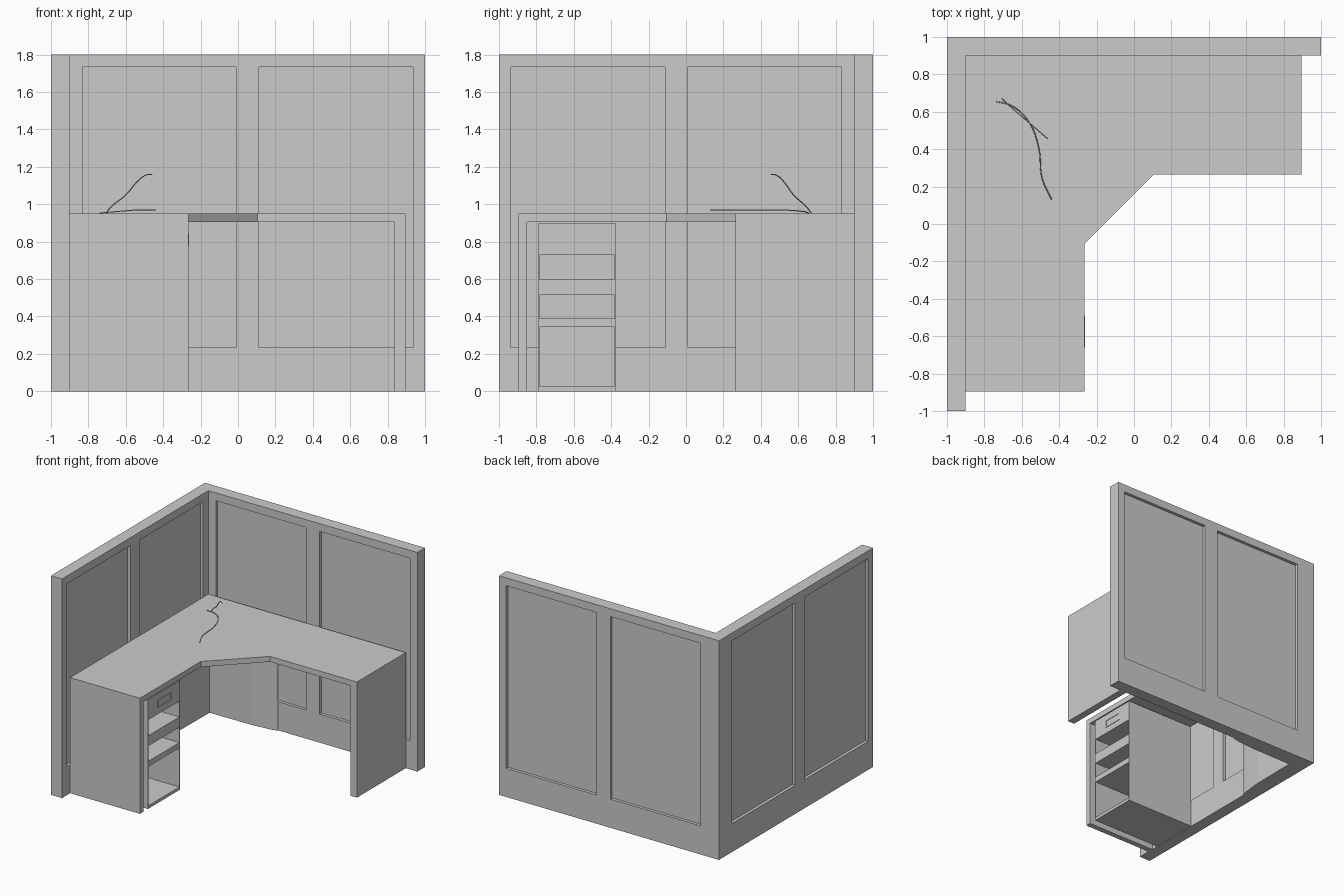
import bpy, bmesh
from mathutils import Vector

if "Cube" in bpy.data.objects:
    bpy.data.objects.remove(bpy.data.objects["Cube"])


def finish(name, bm):
    bmesh.ops.recalc_face_normals(bm, faces=bm.faces)
    mesh = bpy.data.meshes.new(name)
    bm.to_mesh(mesh)
    bm.free()
    ob = bpy.data.objects.new(name, mesh)
    bpy.context.collection.objects.link(ob)
    return ob


def add_box(bm, x0, x1, y0, y1, z0, z1):
    verts = bmesh.ops.create_cube(bm, size=1)["verts"]
    for v in verts:
        v.co = Vector(((x0 + x1) / 2 + v.co.x * (x1 - x0),
                       (y0 + y1) / 2 + v.co.y * (y1 - y0),
                       (z0 + z1) / 2 + v.co.z * (z1 - z0)))


def boxes(name, items):
    bm = bmesh.new()
    for b in items:
        add_box(bm, *b)
    return finish(name, bm)


def prism(name, pts, z0, z1):
    bm = bmesh.new()
    face = bm.faces.new([bm.verts.new((x, y, z0)) for x, y in pts])
    top = bmesh.ops.extrude_face_region(bm, geom=[face])["geom"]
    for v in top:
        if isinstance(v, bmesh.types.BMVert):
            v.co.z = z1
    return finish(name, bm)


def wire(name, pts, radius=0.003):
    cu = bpy.data.curves.new(name, "CURVE")
    cu.dimensions = "3D"
    cu.bevel_depth = radius
    cu.bevel_resolution = 1
    cu.resolution_u = 6
    cu.use_fill_caps = True
    sp = cu.splines.new("BEZIER")
    sp.bezier_points.add(len(pts) - 1)
    for bp, p in zip(sp.bezier_points, pts):
        bp.co = p
        bp.handle_left_type = bp.handle_right_type = "AUTO"
    ob = bpy.data.objects.new(name, cu)
    bpy.context.collection.objects.link(ob)
    return ob


# L-shaped partition with recessed panels on both sides of each wall
walls = prism("partition_walls", [(-1, -1), (-0.9, -1), (-0.9, 0.9), (1, 0.9), (1, 1), (-1, 1)], 0, 1.8)
D = 0.025
cuts = []
for a, b in ((-0.832, -0.012), (0.112, 0.935)):
    for s0, s1 in ((0.85, 0.9 + D), (1 - D, 1.05)):
        cuts.append((a, b, s0, s1, 0.235, 1.735))
        cuts.append((-s1, -s0, -b, -a, 0.235, 1.735))
cutter = boxes("panel_cutter", cuts)
cutter.hide_render = True
mod = walls.modifiers.new("panels", "BOOLEAN")
mod.operation = "DIFFERENCE"
mod.solver = "EXACT"
mod.object = cutter
bpy.context.view_layer.objects.active = walls
bpy.ops.object.modifier_apply(modifier="panels")
bpy.data.objects.remove(cutter)

# Corner desk top with a diagonal inner edge
prism("desk_top", [(-0.9, -0.895), (-0.265, -0.895), (-0.265, -0.105), (0.105, 0.265),
                   (0.895, 0.265), (0.895, 0.9), (-0.9, 0.9)], 0.905, 0.95)

# Side panels carrying the two ends of the desk
boxes("right_side_panel", [(0.835, 0.895, 0.265, 0.9, 0, 0.905)])
boxes("front_side_panel", [(-0.9, -0.265, -0.895, -0.85, 0, 0.905)])

# Thin corner cover under the desk, tapering towards both ends
half = [(-0.265, 0.9), (-0.275, 0.89), (-0.33, 0.88), (-0.48, 0.866)]
prism("corner_cover", [(-0.9, 0.9)] + half + [(-0.862, 0.862)] + [(-y, -x) for x, y in half[::-1]], 0, 0.905)

# Pedestal: thin shell with solid bands between open compartments
X0, X1, Y0, Y1, T = -0.895, -0.265, -0.79, -0.375, 0.007
shell = [(X0, X1, Y0, Y0 + T, 0, 0.897), (X0, X1, Y1 - T, Y1, 0, 0.897),
         (X0, X0 + 0.01, Y0 + T, Y1 - T, 0, 0.897)]
for z0, z1 in ((0, 0.025), (0.345, 0.39), (0.515, 0.6), (0.73, 0.897)):
    shell.append((X0 + 0.01, X1, Y0 + T, Y1 - T, z0, z1))
boxes("drawer_pedestal", shell)

# Thin rectangular pull on the top drawer
boxes("drawer_pull", [(X1, X1 + 0.004, -0.66, -0.49, 0.78, 0.788), (X1, X1 + 0.004, -0.66, -0.49, 0.837, 0.845),
                      (X1, X1 + 0.004, -0.66, -0.652, 0.788, 0.837), (X1, X1 + 0.004, -0.498, -0.49, 0.788, 0.837)])

# Two loose cables on the desk
wire("desk_cable", [(-0.74, 0.655, 0.953), (-0.66, 0.635, 0.96), (-0.565, 0.55, 0.968), (-0.51, 0.41, 0.97),
                    (-0.49, 0.24, 0.97), (-0.44, 0.13, 0.97)])
wire("raised_cable", [(-0.705, 0.67, 0.953), (-0.68, 0.645, 0.985), (-0.6, 0.575, 1.05), (-0.53, 0.515, 1.13),
                      (-0.49, 0.48, 1.157), (-0.46, 0.455, 1.16)])
